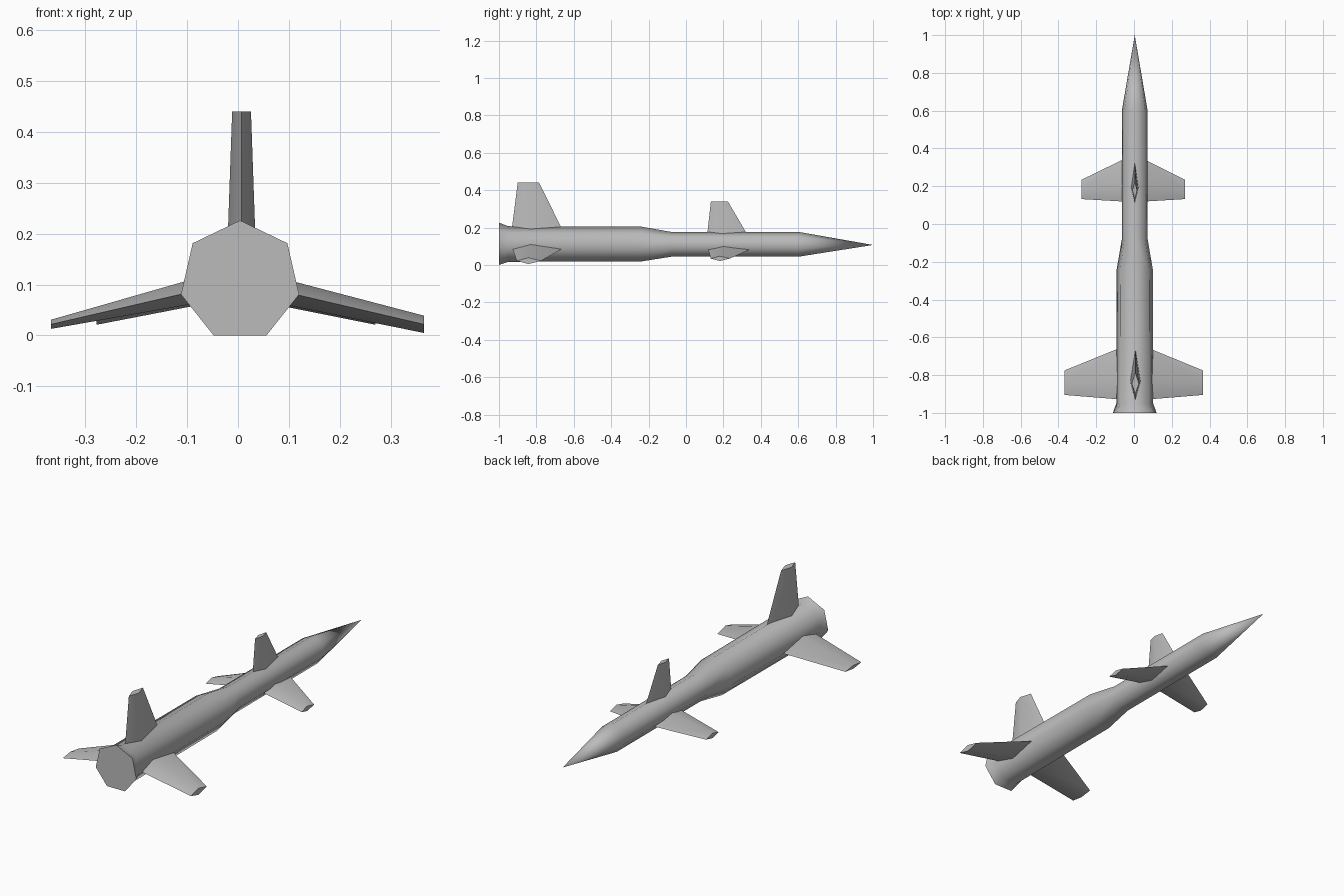
import bpy, bmesh, math
from mathutils import Vector

cube = bpy.data.objects.get("Cube")
if cube:
    bpy.data.objects.remove(cube, do_unlink=True)

grey = bpy.data.materials.new("plain_grey")
grey.use_nodes = True
grey.diffuse_color = (0.5, 0.5, 0.5, 1)
grey.node_tree.nodes["Principled BSDF"].inputs["Base Color"].default_value = (0.5, 0.5, 0.5, 1)

CX, CZ, SIDES = 0.004, 0.107, 7


def finish(name, bm):
    """Turn a bmesh into a grey, smooth-shaded object."""
    bmesh.ops.recalc_face_normals(bm, faces=bm.faces)
    mesh = bpy.data.meshes.new(name)
    bm.to_mesh(mesh)
    bm.free()
    mesh.materials.append(grey)
    obj = bpy.data.objects.new(name, mesh)
    bpy.context.collection.objects.link(obj)
    bpy.ops.object.select_all(action='DESELECT')
    obj.select_set(True)
    bpy.context.view_layer.objects.active = obj
    bpy.ops.object.shade_smooth_by_angle(angle=math.radians(60))
    return obj


def loft(bm, a, b):
    """Bridge two rings of equal length."""
    for i in range(len(a)):
        j = (i + 1) % len(a)
        bm.faces.new((a[i], a[j], b[j], b[i]))


def fin(name, root, tip, root_y, tip_y, root_half, tip_half, axis):
    """Tapered fin with a diamond section; root and tip are (x, z)."""
    bm = bmesh.new()
    rings = []
    for (x, z), (back, front), half, share in (
            (root, root_y, root_half, 0.36), (tip, tip_y, tip_half, 0.48)):
        ridge = Vector((x, back + (front - back) * share, z))
        points = (Vector((x, front, z)), ridge + axis * half,
                  Vector((x, back, z)), ridge - axis * half)
        rings.append([bm.verts.new(p) for p in points])
    loft(bm, *rings)
    for ring in rings:
        bm.faces.new(ring)
    finish(name, bm)


# Seven-sided body: flared tail, thick rear, slim front, pointed nose
profile = [(-1.0, 0.119), (-0.95, 0.1), (-0.24, 0.098), (-0.08, 0.07), (0.6, 0.07)]
bm = bmesh.new()
rings = []
for y, r in profile:
    angles = [math.pi / 2 + math.tau * i / SIDES for i in range(SIDES)]
    rings.append([bm.verts.new((CX + r * math.cos(a), y, CZ + r * math.sin(a)))
                  for a in angles])
for a, b in zip(rings, rings[1:]):
    loft(bm, a, b)
bm.faces.new(rings[0])
nose = bm.verts.new((CX, 1.0, CZ))
for i in range(SIDES):
    bm.faces.new((rings[-1][i], rings[-1][(i + 1) % SIDES], nose))
finish("body", bm)

X, Z = Vector((1, 0, 0)), Vector((0, 0, 1))

# Upright fins
fin("tail_top_fin", (CX + 0.003, 0.17), (CX + 0.003, 0.44),
    (-0.934, -0.652), (-0.9, -0.785), 0.028, 0.0185, X)
fin("front_top_fin", (CX, 0.15), (CX, 0.34),
    (0.112, 0.335), (0.133, 0.224), 0.02, 0.012, X)

# Drooping side fins
for side, s, tail_tip, tail_half, front_tip in (
        ("left", 1, 0.365, 0.017, 0.27), ("right", -1, -0.367, 0.009, -0.278)):
    fin("tail_" + side + "_fin", (s * 0.06, 0.093), (tail_tip, 0.022),
        (-0.93, -0.65), (-0.905, -0.775), 0.026, tail_half, Z)
    fin("front_" + side + "_fin", (s * 0.04, 0.087), (front_tip, 0.034),
        (0.118, 0.35), (0.132, 0.234), 0.02, 0.013, Z)
